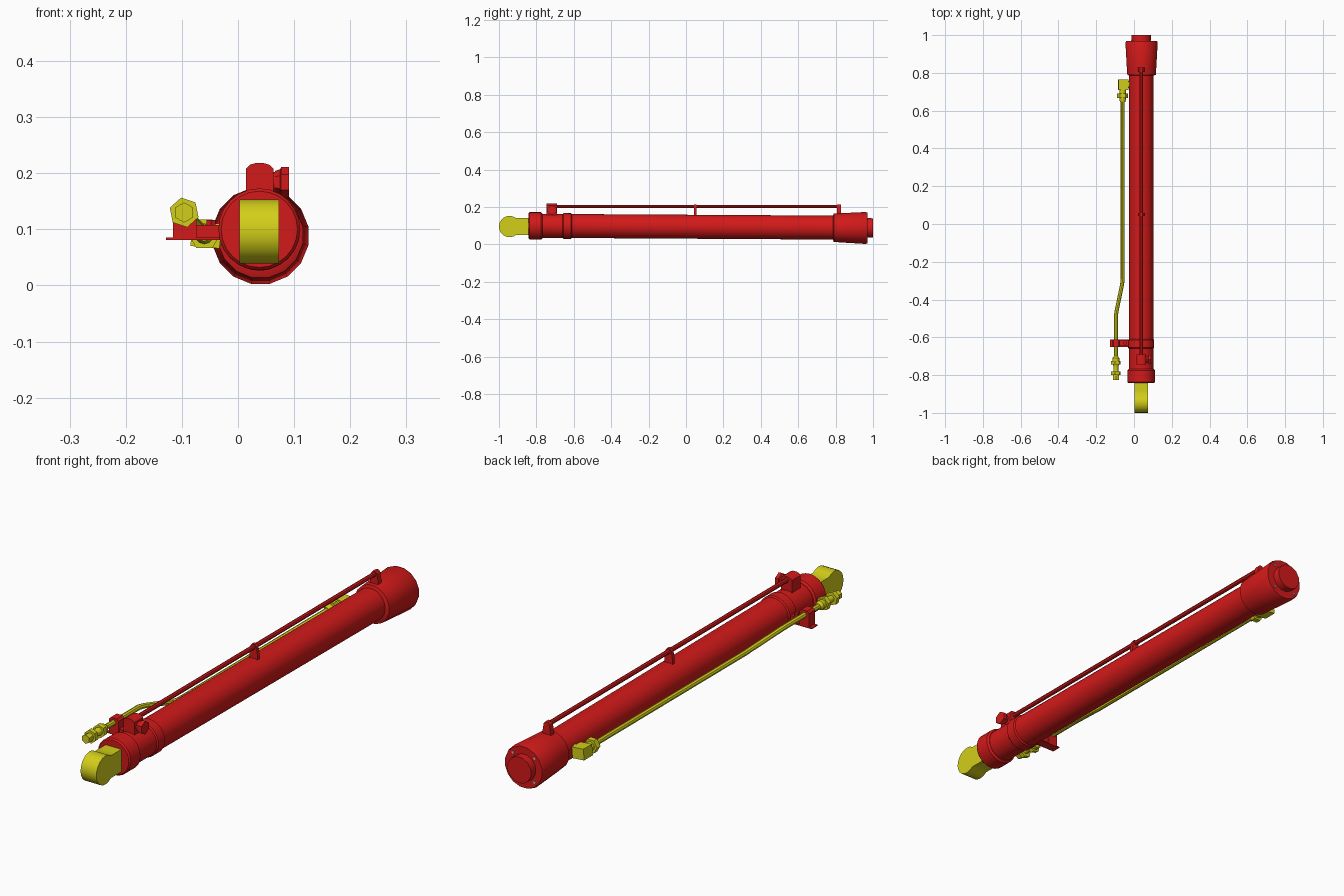
import bpy, bmesh, math
from mathutils import Vector, Matrix

if "Cube" in bpy.data.objects:
    bpy.data.objects.remove(bpy.data.objects["Cube"])


def material(name, rgb):
    m = bpy.data.materials.new(name)
    m.diffuse_color = (*rgb, 1)
    m.use_nodes = True
    m.node_tree.nodes["Principled BSDF"].inputs["Base Color"].default_value = m.diffuse_color
    return m


RED = material("red_paint", (0.65, 0.01, 0.01))
YELLOW = material("yellow_paint", (0.65, 0.62, 0.01))
GREY = material("steel", (0.55, 0.55, 0.55))
CX = 0.038


def axis_z(y):
    # the cylinder axis dips very slightly toward the rear
    return 0.095 - 0.006 * y


def finish(bm, name, mat, smooth=True):
    bmesh.ops.recalc_face_normals(bm, faces=bm.faces)
    me = bpy.data.meshes.new(name)
    bm.to_mesh(me)
    bm.free()
    me.materials.append(mat)
    ob = bpy.data.objects.new(name, me)
    bpy.context.collection.objects.link(ob)
    if smooth:
        bpy.ops.object.select_all(action='DESELECT')
        ob.select_set(True)
        bpy.context.view_layer.objects.active = ob
        bpy.ops.object.shade_smooth_by_angle(angle=math.radians(32))
    return ob


def lathe(name, profile, centre, mat, sides=24, axis='Y', turn=0.0, smooth=True):
    """Closed turned part; profile is (distance along axis, radius)."""
    bm = bmesh.new()
    rings = []
    for d, r in profile:
        c = centre(d) if callable(centre) else centre
        ring = []
        for i in range(sides):
            a = math.tau * i / sides + turn
            u, v = r * math.cos(a), r * math.sin(a)
            co = (c[0] + u, d, c[1] + v) if axis == 'Y' else (d, c[0] + u, c[1] + v)
            ring.append(bm.verts.new(co))
        rings.append(ring)
    for a, b in zip(rings, rings[1:]):
        for i in range(sides):
            j = (i + 1) % sides
            bm.faces.new((a[i], a[j], b[j], b[i]))
    bm.faces.new(rings[0])
    bm.faces.new(rings[-1])
    return finish(bm, name, mat, smooth)


def prism(name, outline, a, b, axis, mat, smooth=False):
    """Outline is (x, z) for axis Y or (y, z) for axis X, pushed from a to b."""
    bm = bmesh.new()
    put = lambda p, d: (p[0], d, p[1]) if axis == 'Y' else (d, p[0], p[1])
    lo = [bm.verts.new(put(p, a)) for p in outline]
    hi = [bm.verts.new(put(p, b)) for p in outline]
    n = len(lo)
    for i in range(n):
        bm.faces.new((lo[i], lo[(i + 1) % n], hi[(i + 1) % n], hi[i]))
    bm.faces.new(lo)
    bm.faces.new(hi)
    return finish(bm, name, mat, smooth)


def box(name, x0, x1, y0, y1, z0, z1, mat):
    return prism(name, [(x0, z0), (x1, z0), (x1, z1), (x0, z1)], y0, y1, 'Y', mat)


def pipe(name, points, r, mat):
    cu = bpy.data.curves.new(name, 'CURVE')
    cu.dimensions = '3D'
    cu.bevel_depth = r
    cu.bevel_resolution = 2
    cu.use_fill_caps = True
    sp = cu.splines.new('POLY')
    sp.points.add(len(points) - 1)
    for p, co in zip(sp.points, points):
        p.co = (*co, 1)
    cu.materials.append(mat)
    ob = bpy.data.objects.new(name, cu)
    bpy.context.collection.objects.link(ob)
    bpy.ops.object.select_all(action='DESELECT')
    ob.select_set(True)
    bpy.context.view_layer.objects.active = ob
    bpy.ops.object.convert(target='MESH')
    bpy.ops.object.shade_smooth_by_angle(angle=math.radians(32))


main = lambda y: (CX, axis_z(y))

# barrel, gland collar, clamp band, rear head and end plug
lathe("barrel", [(-0.79, 0.064), (0.82, 0.064)], main, RED, 32)
lathe("gland_collar", [(-0.842, 0.068), (-0.836, 0.073), (-0.775, 0.073), (-0.768, 0.066)], main, RED, 24)
lathe("clamp_band", [(-0.66, 0.064), (-0.655, 0.069), (-0.615, 0.069), (-0.61, 0.064)], main, RED, 24)
lathe("rear_head", [(0.785, 0.065), (0.79, 0.077), (0.835, 0.080), (0.96, 0.087), (0.970, 0.083)],
      lambda y: (CX + 0.002, axis_z(y) - 0.001), RED, 16, turn=math.pi / 16)
lathe("end_plug", [(0.96, 0.053), (1.0, 0.053)], main, RED, 12, turn=math.pi / 12)
for i in range(4):
    a = math.pi / 4 + i * math.pi / 2
    lathe("head_bolt", [(0.968, 0.005), (0.974, 0.005)],
          (CX + 0.068 * math.cos(a), 0.089 + 0.068 * math.sin(a)), GREY, 6)

# rod eye
zc = 0.096
eye = [(-0.82, zc - 0.045), (-0.88, zc - 0.045)]
for i in range(15):
    a = math.radians(-52 - i * 256 / 14)
    eye.append((-0.943 + 0.057 * math.cos(a), zc + 0.057 * math.sin(a)))
eye += [(-0.88, zc + 0.045), (-0.82, zc + 0.045)]
prism("rod_eye", eye, 0.003, 0.073, 'X', YELLOW, True)

# upper port block with side plug
prism("port_block", [(0.014, 0.14), (0.063, 0.14), (0.063, 0.208), (0.056, 0.215), (0.046, 0.218),
                     (0.031, 0.218), (0.021, 0.215), (0.014, 0.208)], -0.745, -0.69, 'Y', RED, True)
lathe("port_plug_neck", [(0.06, 0.018), (0.078, 0.018)], (-0.717, 0.184), RED, 12, 'X')
lathe("port_plug_hex", [(0.066, 0.020), (0.075, 0.023), (0.077, 0.027), (0.091, 0.027)],
      (-0.717, 0.184), RED, 6, 'X', math.pi / 6, False)

# upper line and its saddles
pipe("upper_line", [(CX, -0.70, 0.203), (CX, 0.82, 0.203)], 0.009, RED)
for y, w in ((0.05, 0.007), (0.817, 0.011)):
    prism("line_saddle", [(0.020, 0.145), (0.056, 0.145), (0.056, 0.175), (0.050, 0.208), (0.044, 0.215),
                          (0.032, 0.215), (0.026, 0.208), (0.020, 0.175)], y - w, y + w, 'Y', RED)

# side line: rear elbow block, pipe and fittings
SIDE = (-0.06, 0.092)
FRONT = (-0.096, 0.13)
elbow = box("elbow_block", -0.026, 0.026, 0.71, 0.765, -0.022, 0.022, YELLOW)
elbow.matrix_world = Matrix.Translation((-0.057, 0, 0.09)) @ Matrix.Rotation(math.radians(5), 4, 'Y')
lathe("elbow_port", [(-0.06, 0.019), (-0.012, 0.019)], (0.738, 0.09), YELLOW, 12, 'X')
lathe("rear_fitting_body", [(0.645, 0.013), (0.66, 0.018), (0.715, 0.018)], SIDE, YELLOW, 12)
lathe("rear_fitting_nut", [(0.668, 0.029), (0.69, 0.029)], SIDE, YELLOW, 6, smooth=False)
pipe("side_line", [(SIDE[0], 0.67, SIDE[1]), (SIDE[0], -0.29, SIDE[1]), (-0.063, -0.32, 0.096),
                   (-0.092, -0.46, 0.126), (-0.096, -0.49, 0.13), (-0.096, -0.74, 0.13)], 0.0105, YELLOW)
lathe("front_fitting_body", [(-0.825, 0.016), (-0.80, 0.016), (-0.785, 0.013), (-0.755, 0.013),
                             (-0.74, 0.018), (-0.71, 0.018), (-0.70, 0.011)], FRONT, YELLOW, 12)
for y in (-0.79, -0.735):
    lathe("front_fitting_nut", [(y - 0.009, 0.027), (y + 0.009, 0.027)], FRONT, YELLOW, 6,
          turn=math.pi / 6 + 0.2, smooth=False)
lathe("front_fitting_tip", [(-0.826, 0.018), (-0.806, 0.018)], FRONT, YELLOW, 6, turn=math.pi / 6, smooth=False)

# side line bracket off the clamp band
box("bracket_plate", -0.128, -0.02, -0.65, -0.612, 0.081, 0.085, RED)
box("bracket_arm", -0.078, -0.02, -0.645, -0.617, 0.083, 0.108, RED)
prism("pipe_clamp", [(-0.116, 0.083), (-0.074, 0.083), (-0.074, 0.14), (-0.082, 0.148),
                     (-0.108, 0.148), (-0.116, 0.14)], -0.65, -0.612, 'Y', RED)
bm = bmesh.new()
bmesh.ops.create_cone(bm, cap_ends=True, segments=6, radius1=0.009, radius2=0.009, depth=0.01,
                      matrix=Matrix.Translation((-0.048, -0.631, 0.112)))
finish(bm, "bracket_bolt", RED, False)
